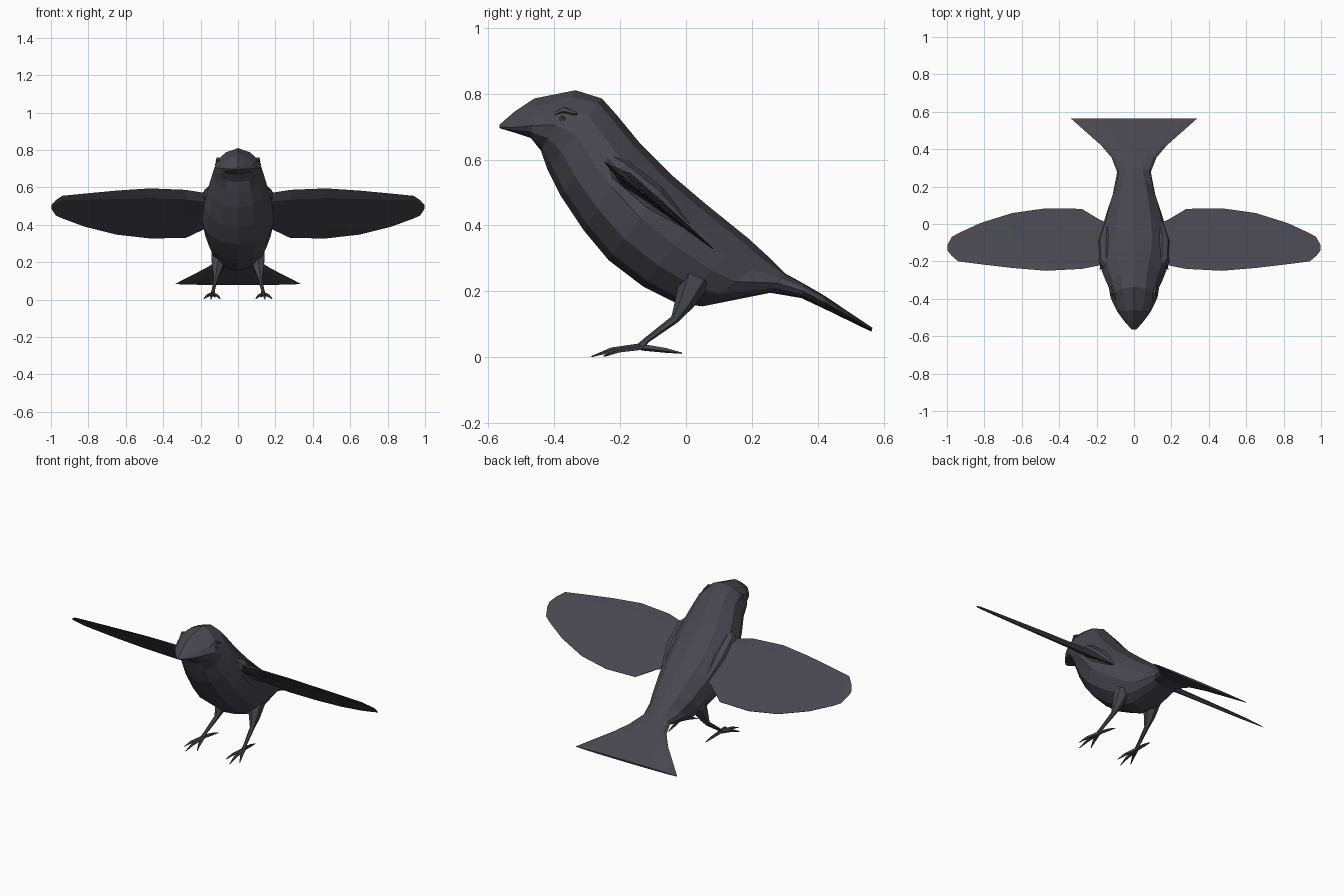
import bpy, bmesh, math
from mathutils import Vector

cube = bpy.data.objects.get("Cube")
if cube:
    bpy.data.objects.remove(cube, do_unlink=True)


def material(name, colour):
    m = bpy.data.materials.new(name)
    m.use_nodes = True
    m.diffuse_color = colour
    bsdf = next(n for n in m.node_tree.nodes if n.type == 'BSDF_PRINCIPLED')
    bsdf.inputs["Base Color"].default_value = colour
    return m


PLUMAGE = material("dark slate plumage", (0.065, 0.063, 0.08, 1))


def finish(name, bm, mirror=False):
    bmesh.ops.recalc_face_normals(bm, faces=bm.faces)
    mesh = bpy.data.meshes.new(name)
    bm.to_mesh(mesh)
    bm.free()
    mesh.materials.append(PLUMAGE)
    obj = bpy.data.objects.new(name, mesh)
    bpy.context.collection.objects.link(obj)
    if mirror:
        mod = obj.modifiers.new("mirror", 'MIRROR')
        mod.use_clip = False
        mod.use_mirror_merge = False
    return obj


def loft(bm, rings):
    """Skin a list of equal-length rings and cap both ends."""
    loops = [[bm.verts.new(p) for p in ring] for ring in rings]
    n = len(loops[0])
    for a, b in zip(loops, loops[1:]):
        for i in range(n):
            j = (i + 1) % n
            bm.faces.new((a[i], a[j], b[j], b[i]))
    bm.faces.new(loops[0])
    bm.faces.new(loops[-1])


def tube(bm, path, sides=6):
    """Tapered tube along (x, y, z, radius) points."""
    pts = [Vector(p[:3]) for p in path]
    rings = []
    for i, p in enumerate(pts):
        d = (pts[min(i + 1, len(pts) - 1)] - pts[max(i - 1, 0)]).normalized()
        u = d.cross(Vector((1, 0, 0))).normalized()
        v = d.cross(u)
        rings.append([p + path[i][3] * (u * math.cos(t) + v * math.sin(t))
                      for t in (math.tau * k / sides for k in range(sides))])
    loft(bm, rings)


# Body with beak and fanned tail: top y, z, bottom y, z, half width, sag of the widest line
BODY = [
    (-.565, .706, -.565, .695, .012, .5),
    (-.52, .745, -.515, .68, .055, .45),
    (-.46, .785, -.47, .665, .09, .55),
    (-.335, .81, -.44, .627, .125, .8),
    (-.255, .785, -.42, .57, .135, 1),
    (-.21, .735, -.38, .49, .155, 1),
    (-.14, .65, -.31, .385, .182, 1),
    (-.04, .55, -.235, .295, .193, 1),
    (.06, .465, -.13, .215, .175, 1),
    (.19, .36, -.03, .165, .14, 1),
    (.25, .305, .05, .155, .115, 1),
    (.30, .255, .255, .196, .09, 1),
    (.36, .222, .35, .18, .12, 1),
    (.42, .187, .42, .147, .175, 1),
    (.565, .09, .562, .078, .337, 1),
]
rings = []
for ty, tz, by, bz, w, sag in BODY:
    top, bottom = Vector((0, ty, tz)), Vector((0, by, bz))
    ring = []
    for k in range(12):
        a = math.tau * k / 12
        p = top.lerp(bottom, ((1 - math.cos(a)) / 2) ** sag)
        p.x = w * math.sin(a)
        ring.append(p)
    rings.append(ring)
bm = bmesh.new()
loft(bm, rings)
finish("body", bm)


# Wings: x, leading y, trailing y, thickness; all lie in one sloping plane
WING = [
    (.10, -.21, -.01, .05), (.18, -.22, .02, .045), (.28, -.24, .08, .035),
    (.47, -.25, .083, .03), (.65, -.235, .058, .024), (.82, -.215, .005, .018),
    (.94, -.2, -.05, .012), (.975, -.17, -.07, .008), (.998, -.14, -.115, .004),
]
SLOPE = -.8
normal = Vector((0, -SLOPE, 1)).normalized()
rings = []
for x, lead, trail, thick in WING:
    ring = []
    for f, h in ((0, 0), (.15, .5), (.5, .4), (1, .05), (1, -.05), (.5, -.3), (.15, -.5)):
        y = lead + (trail - lead) * f
        ring.append(Vector((x, y, .595 + (y + .25) * SLOPE)) + normal * thick * h)
    rings.append(ring)
bm = bmesh.new()
loft(bm, rings)
finish("wings", bm, mirror=True)

# Shoulder lumps where the wings join the body
bm = bmesh.new()
tube(bm, [(.13, -.25, .615, .012), (.15, -.2, .565, .04), (.15, -.1, .48, .045),
          (.14, .0, .395, .02)], 8)
finish("shoulders", bm, mirror=True)

# Legs
bm = bmesh.new()
tube(bm, [(.10, .03, .24, .05), (.112, -.005, .165, .03), (.118, -.035, .115, .013),
          (.132, -.12, .052, .009), (.135, -.14, .03, .013)])
finish("legs", bm, mirror=True)

# Toes with tapered claws
bm = bmesh.new()
for tip_x, tip_y, tip_z in ((.095, -.25, .004), (.145, -.287, .002),
                            (.183, -.245, .004), (.122, -.012, .013)):
    ankle, tip = Vector((.135, -.135, .032)), Vector((tip_x, tip_y, tip_z))
    mid = ankle.lerp(tip, .6)
    mid.z = .022
    tube(bm, [(*ankle, .011), (*mid, .008), (*tip, .002)], 5)
finish("toes", bm, mirror=True)

# Eyes with a small brow over each
bm = bmesh.new()
bmesh.ops.create_icosphere(bm, subdivisions=1, radius=.017)
bmesh.ops.translate(bm, verts=bm.verts, vec=(.108, -.375, .72))
finish("eyes", bm, mirror=True)

bm = bmesh.new()
tube(bm, [(.098, -.405, .735, .004), (.108, -.37, .75, .011), (.116, -.33, .738, .004)], 5)
finish("brows", bm, mirror=True)
